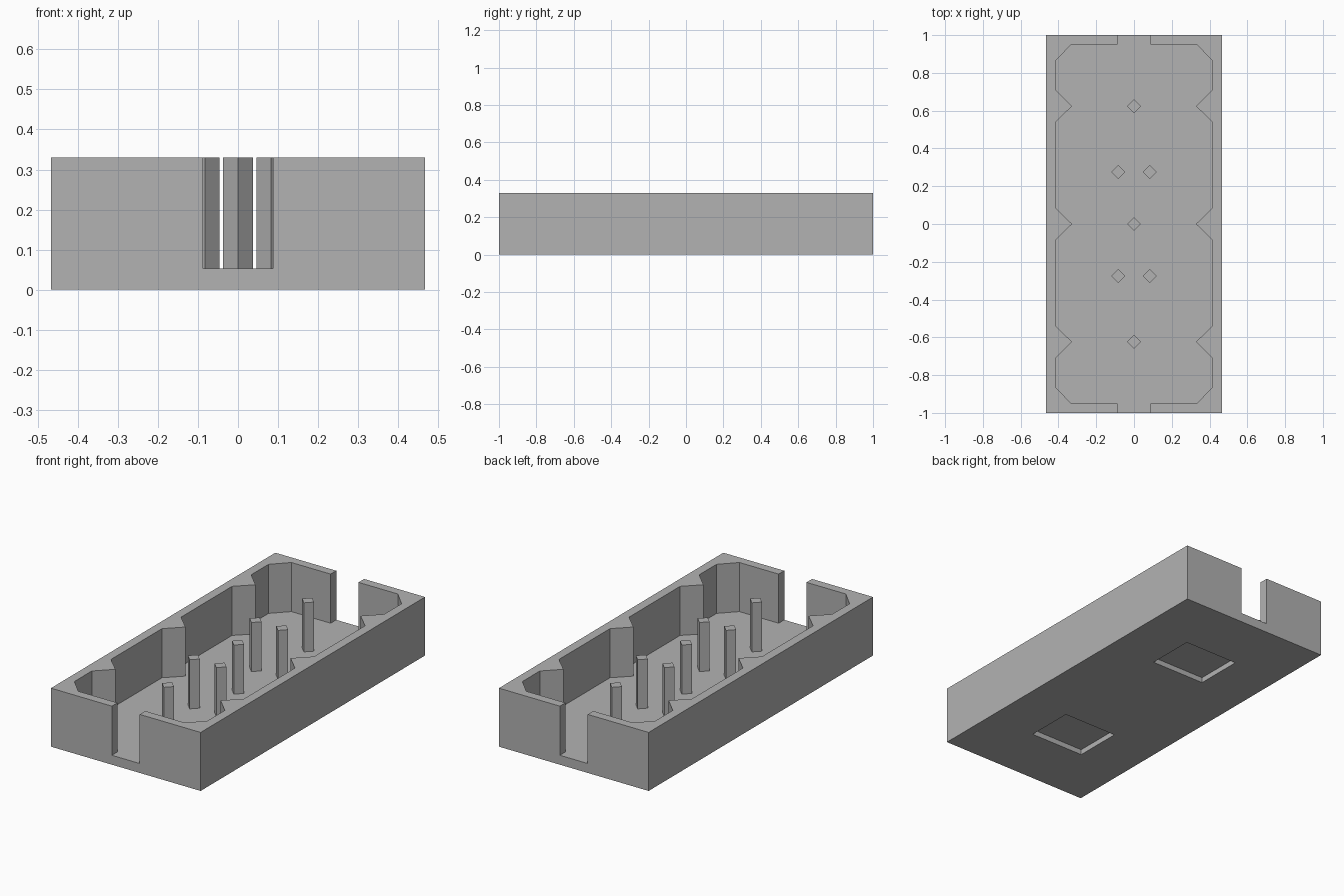
import bpy
import bmesh

# Remove only the default cube
cube = bpy.data.objects.get("Cube")
if cube:
    bpy.data.objects.remove(cube, do_unlink=True)

HALF_X, HALF_Y = 0.467, 1.0
TOP, FLOOR = 0.33, 0.053

grey = bpy.data.materials.new("plain_grey")
grey.use_nodes = True
colour = (0.448, 0.448, 0.448, 1)
grey.diffuse_color = colour
grey.node_tree.nodes["Principled BSDF"].inputs["Base Color"].default_value = colour


def prism(name, outline, z0, z1):
    """Extrude a flat outline from z0 up to z1."""
    bm = bmesh.new()
    face = bm.faces.new([bm.verts.new((x, y, z0)) for x, y in outline])
    raised = bmesh.ops.extrude_face_region(bm, geom=[face])["geom"]
    verts = [g for g in raised if isinstance(g, bmesh.types.BMVert)]
    bmesh.ops.translate(bm, verts=verts, vec=(0, 0, z1 - z0))
    bmesh.ops.recalc_face_normals(bm, faces=bm.faces)
    mesh = bpy.data.meshes.new(name)
    bm.to_mesh(mesh)
    bm.free()
    mesh.materials.append(grey)
    obj = bpy.data.objects.new(name, mesh)
    bpy.context.collection.objects.link(obj)
    return obj


def rectangle(cx, cy, hx, hy):
    return [(cx - hx, cy - hy), (cx + hx, cy - hy),
            (cx + hx, cy + hy), (cx - hx, cy + hy)]


def cut(body, cutter):
    """Subtract the cutter from the body and discard it."""
    mod = body.modifiers.new("cut", "BOOLEAN")
    mod.operation = "DIFFERENCE"
    mod.solver = "EXACT"
    mod.object = cutter
    bpy.context.view_layer.objects.active = body
    bpy.ops.object.modifier_apply(modifier=mod.name)
    bpy.data.objects.remove(cutter, do_unlink=True)


# Solid tray block
tray = prism("tray", rectangle(0, 0, HALF_X, HALF_Y), 0, TOP)

# Cavity with end slots, chamfered corners and pointed ribs, mirrored both ways
WALL, RIB, SLOT, END = 0.415, 0.328, 0.087, 0.95
quarter = [(SLOT, HALF_Y + 0.1), (SLOT, END), (0.332, END), (WALL, 0.865),
           (WALL, 0.71), (RIB, 0.624), (WALL, 0.54), (WALL, 0.085)]
side = quarter + [(RIB, 0)] + [(x, -y) for x, y in reversed(quarter)]
outline = side + [(-x, y) for x, y in reversed(side)]
cut(tray, prism("cavity_cutter", outline, FLOOR, TOP + 0.1))

# Shallow square pockets underneath
for y in (-0.503, 0.503):
    cut(tray, prism("pocket_cutter", rectangle(0, y, 0.169, 0.138), -0.1, 0.03))

# Diamond-section posts standing on the floor
posts = [(0, 0.624), (0, 0), (0, -0.624)]
posts += [(x, y) for x in (-0.083, 0.083) for y in (-0.275, 0.275)]
R = 0.037
for x, y in posts:
    diamond = [(x - R, y), (x, y - R), (x + R, y), (x, y + R)]
    prism("post", diamond, FLOOR - 0.005, TOP)
